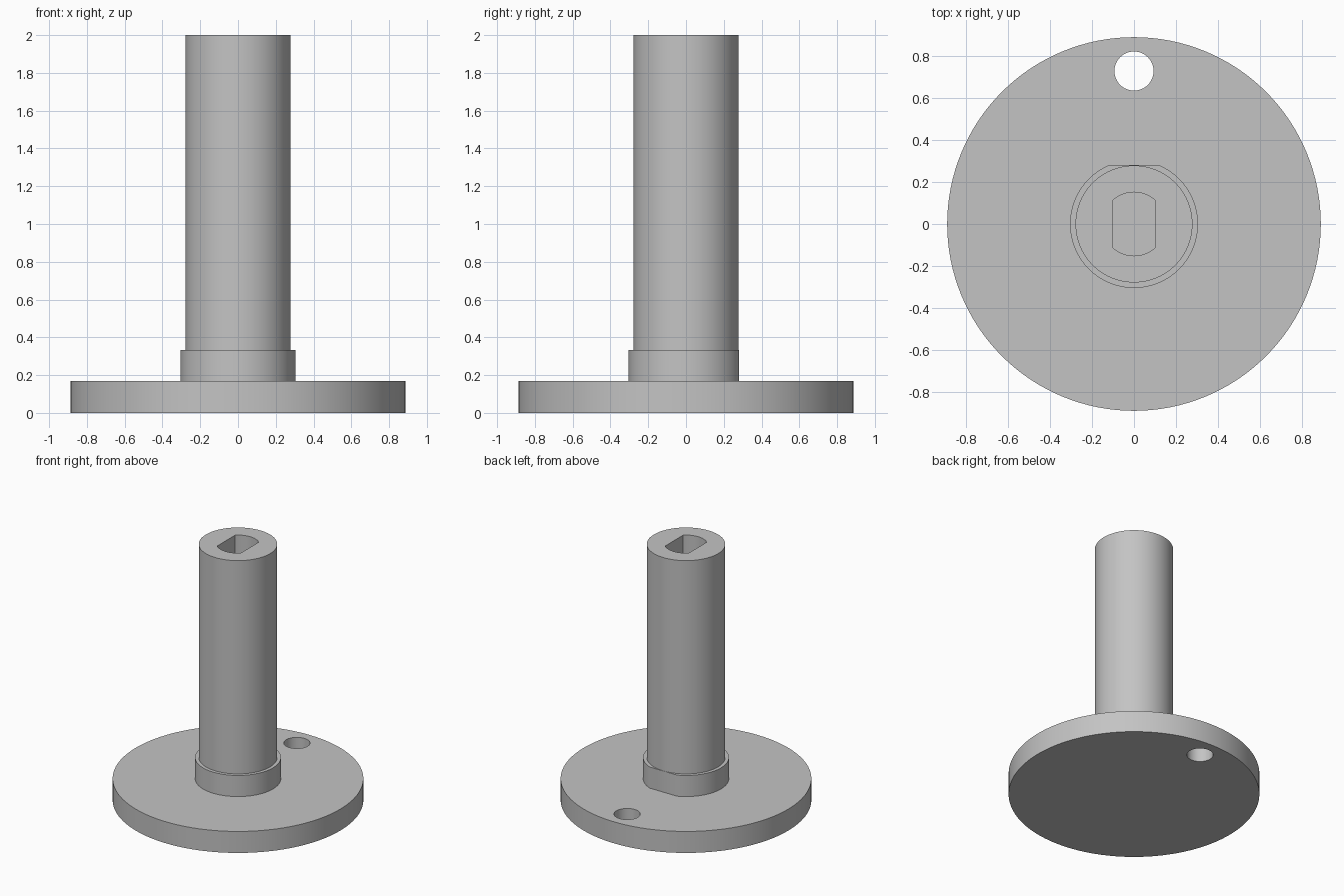
import bpy
import bmesh
import math

cube = bpy.data.objects.get("Cube")
if cube:
    bpy.data.objects.remove(cube, do_unlink=True)

grey = bpy.data.materials.new("light grey")
grey.use_nodes = True
colour = (0.55, 0.55, 0.55, 1)
grey.diffuse_color = colour
grey.node_tree.nodes["Principled BSDF"].inputs["Base Color"].default_value = colour


def arc(radius, start, end, steps):
    """Points along an arc, both ends included."""
    return [(radius * math.cos(start + (end - start) * i / steps),
             radius * math.sin(start + (end - start) * i / steps))
            for i in range(steps + 1)]


def circle(radius, steps=96):
    return arc(radius, 0, math.tau, steps)[:-1]


def prism(name, outline, bottom, top, centre=(0, 0)):
    """Extrude a flat outline upward."""
    bm = bmesh.new()
    face = bm.faces.new([bm.verts.new((x + centre[0], y + centre[1], bottom)) for x, y in outline])
    grown = bmesh.ops.extrude_face_region(bm, geom=[face])["geom"]
    bmesh.ops.translate(bm, vec=(0, 0, top - bottom),
                        verts=[g for g in grown if isinstance(g, bmesh.types.BMVert)])
    bmesh.ops.recalc_face_normals(bm, faces=bm.faces)
    mesh = bpy.data.meshes.new(name)
    bm.to_mesh(mesh)
    bm.free()
    mesh.materials.append(grey)
    obj = bpy.data.objects.new(name, mesh)
    bpy.context.collection.objects.link(obj)
    return obj


def cut(target, cutter):
    """Subtract the cutter, then remove it."""
    mod = target.modifiers.new("cut", "BOOLEAN")
    mod.operation = "DIFFERENCE"
    mod.solver = "EXACT"
    mod.object = cutter
    bpy.context.view_layer.objects.active = target
    bpy.ops.object.modifier_apply(modifier=mod.name)
    bpy.data.objects.remove(cutter, do_unlink=True)


BASE_TOP, COLLAR_TOP, TOP = 0.168, 0.333, 2.0

# Round base with a through hole near the back edge
base = prism("base_disc", circle(0.888, 128), 0, BASE_TOP)
cut(base, prism("hole_cutter", circle(0.093, 48), -0.1, 0.3, (0, 0.727)))

# Collar with one flat at the back
COLLAR_R, COLLAR_FLAT = 0.304, 0.28
a = math.asin(COLLAR_FLAT / COLLAR_R)
collar = prism("collar", arc(COLLAR_R, math.pi - a, math.tau + a, 80), BASE_TOP, COLLAR_TOP)

# Column with a blind socket that has two flat sides
column = prism("column", circle(0.278), BASE_TOP, TOP)
SOCKET_R, SOCKET_FLAT, SOCKET_DEPTH = 0.151, 0.102, 0.5
b = math.acos(SOCKET_FLAT / SOCKET_R)
socket = arc(SOCKET_R, b, math.pi - b, 20) + arc(SOCKET_R, math.pi + b, math.tau - b, 20)
cut(column, prism("socket_cutter", socket, TOP - SOCKET_DEPTH, TOP + 0.1))

# Smooth walls, sharp rims
bpy.ops.object.select_all(action="DESELECT")
for part in (base, collar, column):
    part.select_set(True)
bpy.context.view_layer.objects.active = base
bpy.ops.object.shade_smooth_by_angle(angle=math.radians(30))
